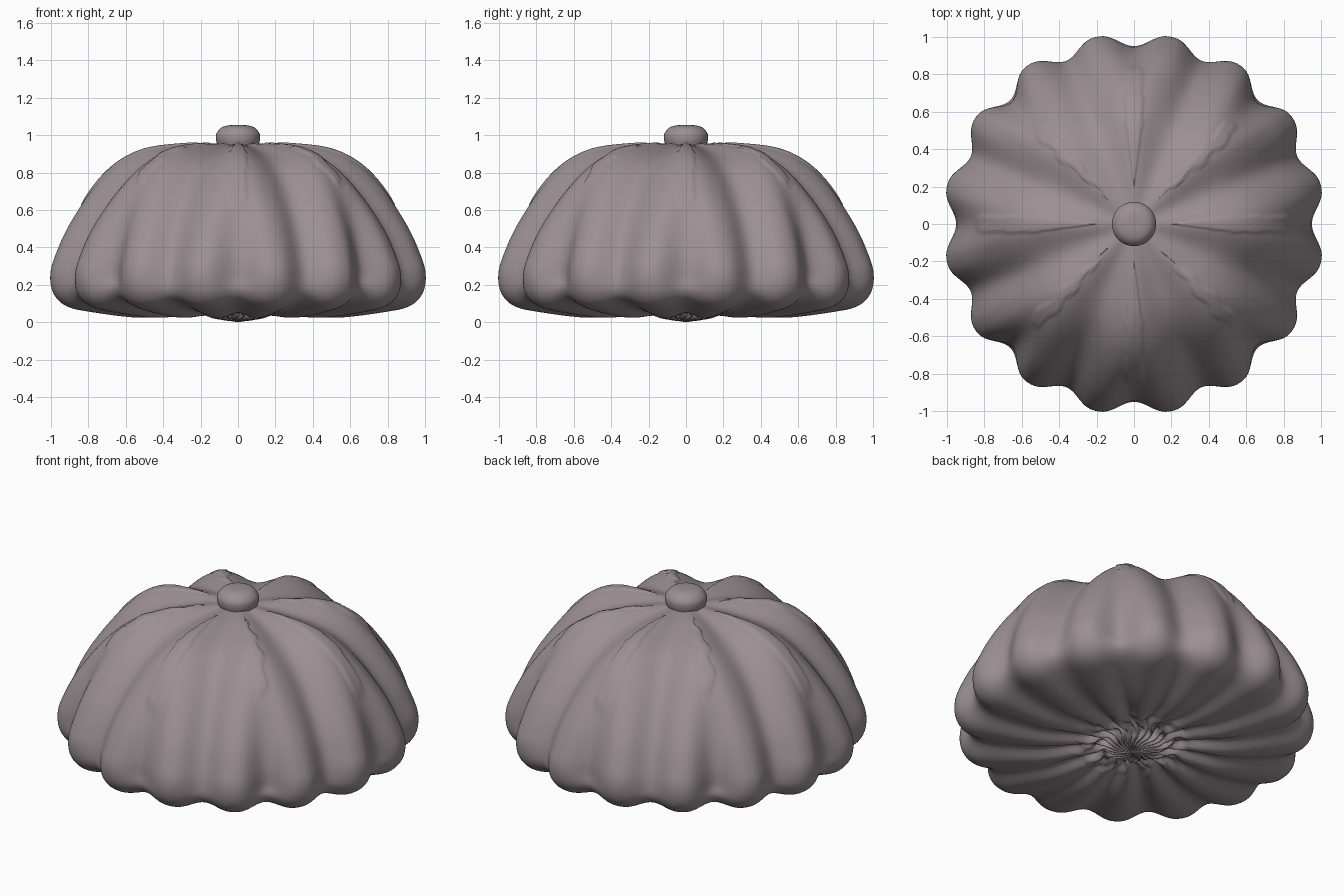
import bpy
import bmesh
import math
from mathutils import Vector

if "Cube" in bpy.data.objects:
    bpy.data.objects.remove(bpy.data.objects["Cube"], do_unlink=True)

# Single clay colour
clay = bpy.data.materials.new("mauve_grey")
clay.use_nodes = True
COLOR = (0.33, 0.28, 0.295, 1)
clay.diffuse_color = COLOR
clay.node_tree.nodes["Principled BSDF"].inputs["Base Color"].default_value = COLOR


def smooth_profile(points, steps):
    """Catmull-Rom samples through points of any dimension."""
    pts = [Vector(p) for p in points]
    out = []
    for i in range(len(pts) - 1):
        p0, p1 = pts[max(i - 1, 0)], pts[i]
        p2, p3 = pts[i + 1], pts[min(i + 2, len(pts) - 1)]
        for s in range(steps):
            t = s / steps
            out.append(p1 + t / 2 * ((p2 - p0) + t * ((2 * p0 - 5 * p1 + 4 * p2 - p3)
                       + t * (3 * p1 - p0 - 3 * p2 + p3))))
    return out + [pts[-1]]


def lathe(name, profile, segments, offset):
    """Revolve a profile from top pole to bottom pole, pushed along its normal."""
    bm = bmesh.new()
    top = bm.verts.new((0, 0, profile[0][1]))
    bottom = bm.verts.new((0, 0, profile[-1][1]))
    rings = []
    for i in range(1, len(profile) - 1):
        p = profile[i]
        d = profile[i + 1] - profile[i - 1]
        n = Vector((-d[1], d[0])).normalized()
        ring = []
        for s in range(segments):
            ang = math.tau * s / segments
            push = offset(ang, p, n)
            r, z = p[0] + n.x * push, p[1] + n.y * push
            ring.append(bm.verts.new((r * math.cos(ang), r * math.sin(ang), z)))
        rings.append(ring)
    for s in range(segments):
        t = (s + 1) % segments
        bm.faces.new((top, rings[0][s], rings[0][t]))
        bm.faces.new((bottom, rings[-1][t], rings[-1][s]))
        for a, b in zip(rings, rings[1:]):
            bm.faces.new((a[s], b[s], b[t], a[t]))
    bmesh.ops.recalc_face_normals(bm, faces=bm.faces)
    mesh = bpy.data.meshes.new(name)
    bm.to_mesh(mesh)
    bm.free()
    mesh.materials.append(clay)
    obj = bpy.data.objects.new(name, mesh)
    bpy.context.collection.objects.link(obj)
    bpy.ops.object.select_all(action="DESELECT")
    obj.select_set(True)
    bpy.context.view_layer.objects.active = obj
    bpy.ops.object.shade_smooth_by_angle(angle=math.radians(50))
    return obj


def drip_mark(ang, r):
    """Shallow raised strips running down the eight upper ridges."""
    k = round(ang / (math.pi / 4))
    side = r * math.sin(ang - k * math.pi / 4)
    if k % 2 == 0:
        end, half = 0.87, 0.045
    else:
        end, half = 0.77, 0.035
        side += 0.012 * math.sin(r * 40 + k)
    half *= min(1, max(0, (r - 0.2) * 3))
    # Rounded lower end
    past = max(0, r - end + half)
    if half <= 0 or math.hypot(side, past) > half:
        return 0
    return 0.008


def body_offset(ang, p, n):
    r, z, minor, major = p
    w8 = (1 - math.cos(8 * ang)) / 2
    w16 = ((1 + math.cos(16 * ang)) / 2) ** 1.25
    # Eight broad lobes near the top split into sixteen at the rim
    split = min(1, max(0, minor / major)) if major > 0.001 else 0
    depth = minor * (1 - 0.12 * math.cos(4 * ang)) * w16 * (1 - w8)
    depth += major * w8 * (1 - split + split * w16)
    push = -depth
    if n.y > 0.1:
        push += drip_mark(ang, r)
    elif n.y < -0.5 and r < 0.4:
        # Puckered wrinkles around the base centre
        fade = math.sin(math.pi * r / 0.4) ** 2
        push += 0.012 * fade * math.sin(24 * ang + 3 * math.sin(r * 30))
    return push


# Radius, height, depth of rim grooves, depth of main grooves
body_points = [
    (0, .955, 0, 0), (.12, .955, 0, .005), (.3, .95, 0, .03), (.5, .922, 0, .06),
    (.66, .85, .01, .085), (.8, .72, .025, .095), (.92, .54, .05, .09),
    (.99, .38, .07, .085), (1.02, .25, .085, .08), (1, .15, .065, .065),
    (.93, .085, .05, .05), (.8, .055, .035, .035), (.55, .025, .03, .03),
    (.35, .035, .03, .03), (.2, .05, .02, .02), (.12, .025, 0, 0), (0, 0, 0, 0),
]
lathe("lobed_body", smooth_profile(body_points, 7), 384, body_offset)

# Rounded button on the crown
stem_points = [(0, 1.055), (.05, 1.053), (.09, 1.04), (.115, 1.01), (.118, .98),
               (.112, .955), (.1, .94), (0, .94)]
lathe("top_button", smooth_profile(stem_points, 4), 64, lambda ang, p, n: 0)
